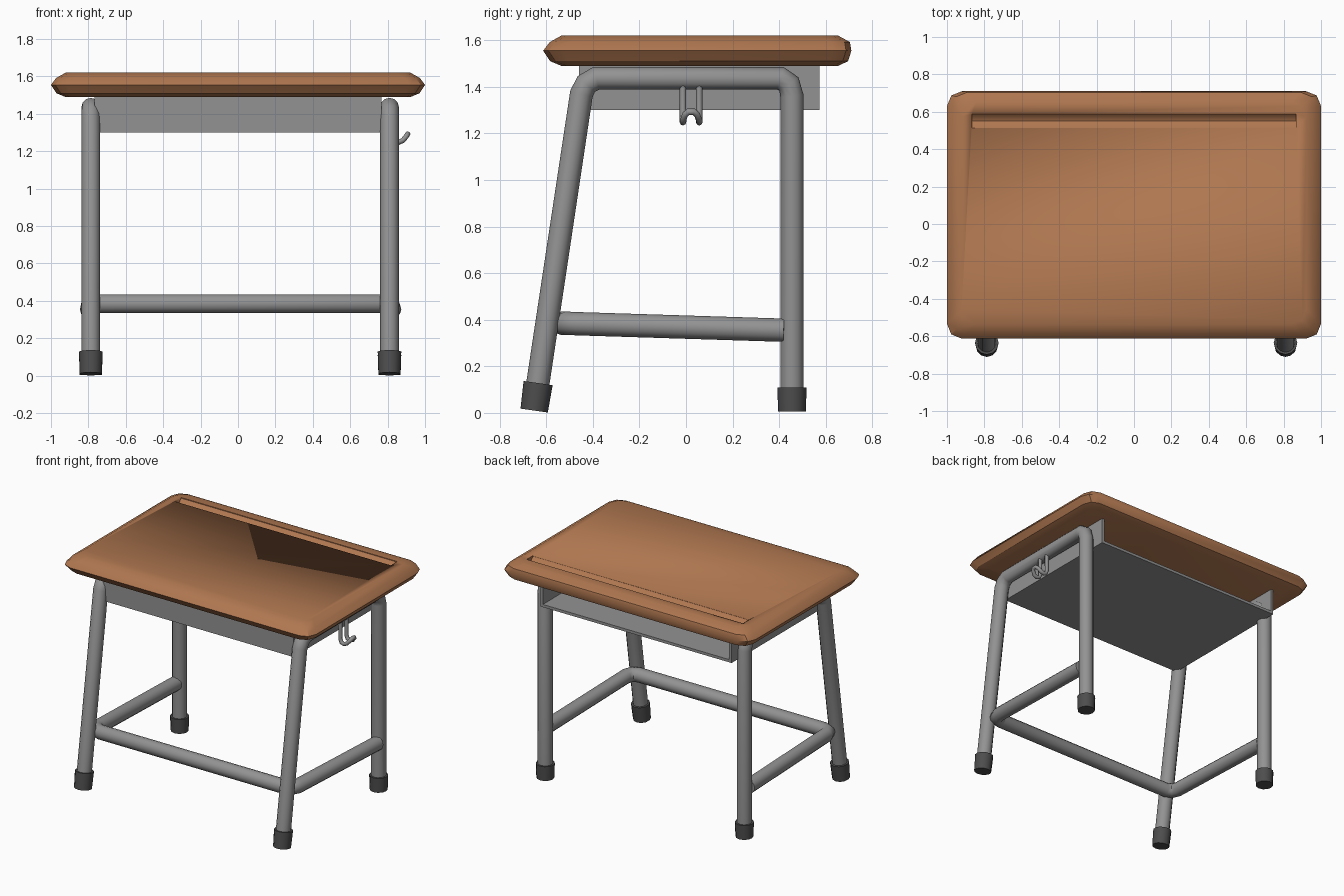
import bpy, bmesh, math

if "Cube" in bpy.data.objects:
    bpy.data.objects.remove(bpy.data.objects["Cube"])


def material(name, rgb):
    m = bpy.data.materials.new(name)
    m.diffuse_color = (*rgb, 1)
    m.use_nodes = True
    m.node_tree.nodes["Principled BSDF"].inputs["Base Color"].default_value = m.diffuse_color
    return m


WOOD = material("brown wood", (0.43, 0.184, 0.08))
STEEL = material("grey steel", (0.29, 0.29, 0.29))
RUBBER = material("dark rubber", (0.075, 0.075, 0.075))


def add_object(name, mesh, mat, angle=35):
    mesh.materials.clear()
    mesh.materials.append(mat)
    mesh.shade_smooth()
    mesh.set_sharp_from_angle(angle=math.radians(angle))
    ob = bpy.data.objects.new(name, mesh)
    bpy.context.collection.objects.link(ob)
    return ob


def from_bmesh(name, bm, mat, angle=35):
    bmesh.ops.recalc_face_normals(bm, faces=bm.faces)
    mesh = bpy.data.meshes.new(name)
    bm.to_mesh(mesh)
    bm.free()
    return add_object(name, mesh, mat, angle)


def tube(name, points, radius, mat, scales=None, res=4):
    """Round bar along a path, turned into a mesh."""
    cu = bpy.data.curves.new(name + "_path", 'CURVE')
    cu.dimensions = '3D'
    cu.bevel_depth = radius
    cu.bevel_resolution = res
    cu.use_fill_caps = True
    sp = cu.splines.new('POLY')
    sp.points.add(len(points) - 1)
    for i, (pt, co) in enumerate(zip(sp.points, points)):
        pt.co = (*co, 1)
        pt.radius = scales[i] if scales else 1
    tmp = bpy.data.objects.new(name + "_path", cu)
    bpy.context.collection.objects.link(tmp)
    bpy.context.view_layer.update()
    dg = bpy.context.evaluated_depsgraph_get()
    mesh = bpy.data.meshes.new_from_object(tmp.evaluated_get(dg))
    bpy.data.objects.remove(tmp)
    bpy.data.curves.remove(cu)
    mesh.name = name
    return add_object(name, mesh, mat, 50)


def box(name, x0, x1, y0, y1, z0, z1, mat):
    bm = bmesh.new()
    bmesh.ops.create_cube(bm, size=1)
    for v in bm.verts:
        v.co.x = x1 if v.co.x > 0 else x0
        v.co.y = y1 if v.co.y > 0 else y0
        v.co.z = z1 if v.co.z > 0 else z0
    return from_bmesh(name, bm, mat)


# Table top: stacked rounded rectangles, (height, inset, inset at the back)
bm = bmesh.new()
rings = []
for z, d, back in [(1.49, .078, .057), (1.51, .03, .014), (1.555, 0, 0),
                   (1.592, .028, .006), (1.62, .078, .057)]:
    x, y0, y1 = 1 - d, -.613 + d, .71 - back
    pts = []
    for cx, cy, sx, sy in [(x, y1, 1, 1), (-x, y1, -1, 1), (-x, y0, -1, -1), (x, y0, 1, -1)]:
        corner = [(0, .08), (.023, .023), (.08, 0)]
        if sx * sy < 0:
            corner.reverse()
        pts += [(cx - sx * a, cy - sy * b, z) for a, b in corner]
    rings.append([bm.verts.new(p) for p in pts])
n = len(rings[0])
for lo, hi in zip(rings, rings[1:]):
    for i in range(n):
        j = (i + 1) % n
        bm.faces.new((lo[i], lo[j], hi[j], hi[i]))
bm.faces.new(rings[0][::-1])
bm.faces.new(rings[-1])
top = from_bmesh("table_top", bm, WOOD, 30)

# Pencil groove cut into the top
bm = bmesh.new()
ends = [[bm.verts.new((x, y, z)) for y, z in
         [(.513, 1.65), (.513, 1.615), (.535, 1.593), (.55, 1.588), (.566, 1.593), (.587, 1.615), (.587, 1.65)]]
        for x in (-.867, .867)]
for i in range(7):
    j = (i + 1) % 7
    bm.faces.new((ends[0][i], ends[0][j], ends[1][j], ends[1][i]))
bm.faces.new(ends[0])
bm.faces.new(ends[1][::-1])
cutter = from_bmesh("groove_cutter", bm, WOOD)
mod = top.modifiers.new("groove", 'BOOLEAN')
mod.operation = 'DIFFERENCE'
mod.object = cutter
mod.solver = 'EXACT'
bpy.context.view_layer.update()
cut_mesh = bpy.data.meshes.new_from_object(top.evaluated_get(bpy.context.evaluated_depsgraph_get()))
top.modifiers.clear()
top.data = cut_mesh
bpy.data.objects.remove(cutter)

# Side frames with rubber feet
LEG = [(-.449, 1.37), (-.428, 1.412), (-.385, 1.437), (.405, 1.437), (.442, 1.412), (.455, 1.36)]
for side, x in (("left", -.787), ("right", .81)):
    path = [(x, -.649, .04)] + [(x, y, z) for y, z in LEG] + [(x, .455, .04)]
    tube(side + "_leg_frame", path, .05, STEEL)
    tube(side + "_front_foot", [(x, -.652, .01), (x, -.635, .128)], .063, RUBBER, [.94, 1])
    tube(side + "_back_foot", [(x, .455, .005), (x, .455, .11)], .063, RUBBER, [.94, 1])

# Lower U-shaped rail, running behind the front legs
tube("lower_rail", [(-.795, .42, .355), (-.79, -.47, .383), (-.775, -.515, .385), (-.73, -.535, .385),
                    (.75, -.535, .385), (.795, -.515, .385), (.812, -.47, .383), (.823, .42, .355)],
     .05, STEEL)

# Book tray under the top, open at the back
TX, T = .767, .02
box("tray_floor", -TX, TX, -.46, .573, 1.30, 1.30 + T, STEEL)
box("tray_front", -TX, TX, -.46, -.46 + T, 1.30, 1.495, STEEL)
for side, s in (("left", -1), ("right", 1)):
    a, b = sorted((s * TX, s * (TX - T)))
    box("tray_" + side + "_wall", a, b, -.46, .573, 1.30, 1.495, STEEL)

# Bag hook: one bent wire, mirrored about its middle
half = [(.83, .035, 1.42), (.83, .035, 1.28), (.84, .035, 1.255), (.86, .035, 1.248),
        (.882, .034, 1.258), (.9, .026, 1.28), (.908, .012, 1.293)]
mid = .022
wire = [(x, mid - d, z) for x, d, z in half] + [(x, mid + d, z) for x, d, z in half[::-1]]
tube("bag_hook", wire, .014, STEEL, res=2)
